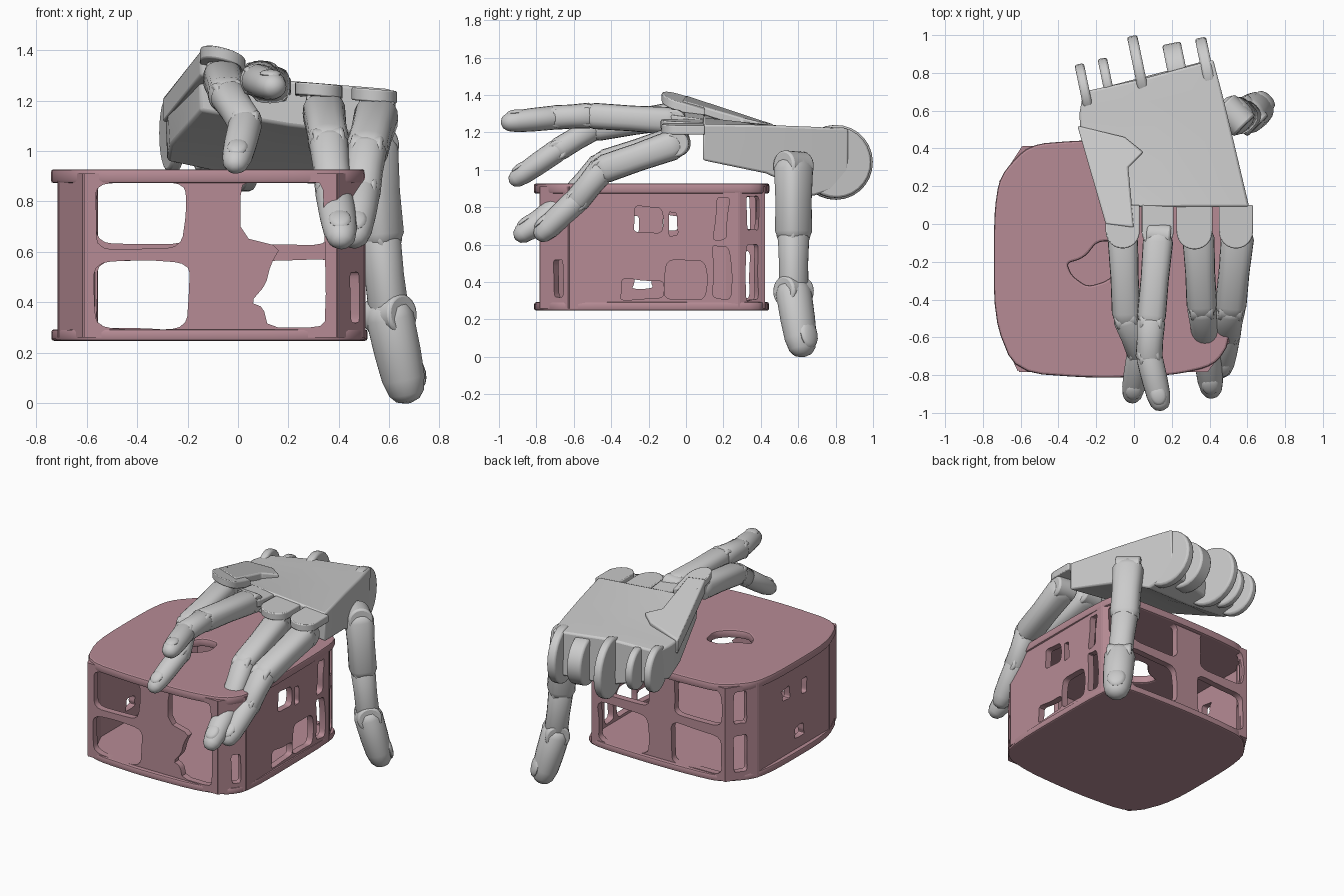
import bpy, bmesh, math, random
from mathutils import Vector, Matrix

if "Cube" in bpy.data.objects:
    bpy.data.objects.remove(bpy.data.objects["Cube"])

random.seed(4)
pink = bpy.data.materials.new("dusty_pink")
pink.diffuse_color = (0.47, 0.26, 0.30, 1)
pink.use_nodes = True
pink.node_tree.nodes["Principled BSDF"].inputs["Base Color"].default_value = pink.diffuse_color


def smooth(ob, ang=35):
    bpy.ops.object.select_all(action='DESELECT')
    ob.select_set(True)
    bpy.context.view_layer.objects.active = ob
    bpy.ops.object.shade_smooth_by_angle(angle=math.radians(ang))


def finish(name, bm, bevel=0, ang=35):
    bmesh.ops.recalc_face_normals(bm, faces=bm.faces)
    me = bpy.data.meshes.new(name)
    bm.to_mesh(me)
    bm.free()
    ob = bpy.data.objects.new(name, me)
    bpy.context.collection.objects.link(ob)
    if bevel:
        m = ob.modifiers.new("bevel", 'BEVEL')
        m.width, m.segments = bevel, 2
    smooth(ob, ang)
    return ob


def loft(bm, rings):
    vs = [[bm.verts.new(p) for p in r] for r in rings]
    n = len(vs[0])
    for a, b in zip(vs, vs[1:]):
        for i in range(n):
            bm.faces.new((a[i], a[(i + 1) % n], b[(i + 1) % n], b[i]))
    bm.faces.new(vs[0])
    bm.faces.new(vs[-1])


# ---------- ragged box: flat panels with openings ----------
def rounded(pts, times=2):
    for _ in range(times):  # corner cutting
        new = []
        for (ax, ay), (bx, by) in zip(pts, pts[1:] + pts[:1]):
            new += [(ax * .8 + bx * .2, ay * .8 + by * .2), (ax * .2 + bx * .8, ay * .2 + by * .8)]
        pts = new
    return pts


def opening(cx, cy, w, h, jit=0.012):
    ring = [(-1, -1), (0, -1), (1, -1), (1, 0), (1, 1), (0, 1), (-1, 1), (-1, 0)]
    return rounded([(cx + a * w / 2 + random.uniform(-jit, jit),
                     cy + b * h / 2 + random.uniform(-jit, jit)) for a, b in ring])


def sheet(name, loops, matrix, thick, bevel=0.0):
    cu = bpy.data.curves.new(name, 'CURVE')
    cu.dimensions, cu.fill_mode = '2D', 'BOTH'
    cu.extrude, cu.bevel_depth, cu.bevel_resolution = thick / 2 - bevel, bevel, 1
    for pts in loops:
        sp = cu.splines.new('POLY')
        sp.points.add(len(pts) - 1)
        for p, q in zip(sp.points, pts):
            p.co = (q[0], q[1], 0, 1)
        sp.use_cyclic_u = True
    tmp = bpy.data.objects.new(name + "_curve", cu)
    bpy.context.collection.objects.link(tmp)
    bpy.context.view_layer.update()
    me = bpy.data.meshes.new_from_object(tmp.evaluated_get(bpy.context.evaluated_depsgraph_get()))
    bpy.data.objects.remove(tmp)
    ob = bpy.data.objects.new(name, me)
    bpy.context.collection.objects.link(ob)
    ob.matrix_world = matrix
    me.materials.clear()
    me.materials.append(pink)
    smooth(ob, 40)


def wall(name, p0, p1, holes, extra=()):
    a, b = Vector((*p0, 0)), Vector((*p1, 0))
    u = (b - a).normalized()
    m = Matrix((u, (0, 0, 1), u.cross(Vector((0, 0, 1))))).transposed().to_4x4()
    m.translation = a
    L = (b - a).length
    sheet(name, [[(-.01, .26), (L + .01, .26), (L + .01, .91), (-.01, .91)]]
          + [opening(*h) for h in holes] + list(extra), m, 0.045)


A, B, C, D = (-.6, -.76), (.38, -.76), (.48, -.62), (.48, .28)
E, F, G, H = (.42, .40), (-.58, .39), (-.69, .22), (-.69, -.56)
tongue = [(.61, .66), (.61, .86), (.65, .88), (.92, .88), (.94, .84), (.95, .33), (.92, .3),
          (.72, .3), (.7, .38), (.65, .4), (.71, .47), (.73, .55), (.77, .62)]  # ragged edge
wall("box_front", A, B, [(.215, .75, .34, .26), (.215, .43, .37, .27)], [rounded(tongue, 1)])
wall("box_front_right_corner", B, C, [(.11, .42, .06, .2, .005)])
wall("box_right", C, D, [(.42, .735, .14, .14), (.55, .71, .05, .12, .006), (.39, .36, .22, .11),
                         (.62, .42, .21, .21), (.81, .45, .09, .28), (.81, .74, .07, .22)])
wall("box_back_right_corner", D, E, [(.07, .45, .07, .3, .008), (.07, .77, .07, .18, .008)])
wall("box_back", E, F, [(.24, .76, .36, .24), (.23, .43, .38, .27),
                        (.80, .76, .36, .25), (.79, .43, .39, .28)])
wall("box_back_left_corner", F, G, [(.09, .76, .09, .22, .006), (.09, .44, .09, .26, .006)])
wall("box_left", G, H, [(.3, .72, .09, .08), (.5, .7, .06, .1, .006), (.45, .4, .1, .08)])
wall("box_front_left_corner", H, A, [])

rim = [(-.62, -.775), (-.2, -.805), (.2, -.79), (.42, -.74), (.505, -.61), (.5, .3), (.45, .42),
       (.0, .435), (-.3, .43), (-.55, .41), (-.7, .25), (-.73, .05), (-.73, -.5)]
lidhole = [(-.37, -.2), (-.27, -.17), (-.2, -.08), (-.08, -.08), (-.05, -.22), (-.13, -.31), (-.25, -.345), (-.34, -.28)]
sheet("box_lid", [rounded(rim), rounded(lidhole)], Matrix.Translation((0, 0, .9)), .055, .012)
sheet("box_floor", [rounded(rim)], Matrix.Translation((0, 0, .27)), .045, .01)


# ---------- fingers: one lofted piece per bone ----------
BONE = [(0, .45), (.04, .8), (.14, 1), (.5, .93), (.86, .95), (.96, .75), (1, .45)]
TIP = [(0, .6), (.04, .85), (.14, 1), (.5, .97), (.75, .9), (.9, .74), (.97, .5), (1, .15)]


def bone(name, p, q, r, square=1.0, prof=BONE, side=(1, 0, 0), flat=.92):
    p, q = Vector(p), Vector(q)
    d = (q - p).normalized()
    p, q = p - d * r * .5, q + d * r * .55
    s = Vector(side)
    s = (s - d * s.dot(d)).normalized()
    up = d.cross(s)
    if not up.z > 0 and side[0] == 1:
        up = -up
    rings = []
    for t, k in prof:
        ring = []
        for i in range(20):
            a = 2 * math.pi * i / 20
            c, n = math.cos(a), math.sin(a)
            c, n = math.copysign(abs(c) ** square, c), math.copysign(abs(n) ** square, n)
            ring.append(p.lerp(q, t) + (s * c + up * n * flat) * r * k)
        rings.append(ring)
    bm = bmesh.new()
    loft(bm, rings)
    finish(name, bm, ang=45)
    return d, s, up, p, q


def hinge(name, centre, axis, r, depth):
    bm = bmesh.new()
    rot = Vector((0, 0, 1)).rotation_difference(Vector(axis)).to_matrix().to_4x4()
    bmesh.ops.create_cone(bm, cap_ends=True, segments=28, radius1=r, radius2=r, depth=depth,
                          matrix=Matrix.Translation(centre) @ rot)
    return finish(name, bm, bevel=min(.012, depth * .25))


def finger(name, pts, radii, side=(1, 0, 0)):
    for i, part in enumerate(("base", "middle", "tip")):
        prof = TIP if part == "tip" else BONE
        d, s, up, p, q = bone(f"{name}_{part}", pts[i], pts[i + 1], radii[i],
                              (.75, .9, 1)[i], prof, side)
        hinge(f"{name}_joint_{i}", pts[i], s, radii[i] * .8, radii[i] * 1.6)
    # nail
    r = radii[2]
    bm = bmesh.new()
    m = Matrix((s, d, up)).transposed().to_4x4()
    m.translation = p.lerp(q, .74) + up * r * .66
    bmesh.ops.create_uvsphere(bm, u_segments=16, v_segments=8, radius=1,
                              matrix=m @ Matrix.Diagonal((r * .6, r * .75, r * .25, 1)))
    finish(name + "_nail", bm)


finger("little_finger", [(-.06, -.06, 1.29), (-.04, -.5, 1.22), (.03, -.68, 1.11), (-.01, -.91, .95)], (.08, .072, .067))
finger("ring_finger", [(.13, -.06, 1.26), (.09, -.52, 1.29), (.08, -.7, 1.28), (.14, -.95, 1.255)], (.08, .075, .07))
finger("middle_finger", [(.34, -.05, 1.16), (.36, -.45, 1.03), (.38, -.62, .84), (.41, -.88, .655)], (.085, .078, .075))
finger("index_finger", [(.55, -.05, 1.14), (.51, -.45, 1.0), (.49, -.58, .84), (.46, -.77, .66)], (.088, .08, .075))
finger("thumb", [(.53, .575, 1.02), (.56, .575, .66), (.60, .575, .35), (.665, .62, .055)],
       (.1, .085, .1), side=(-.7, .7, 0))


# ---------- palm ----------
palm = [  # back, wrist, middle, front sections: top left/mid/right, bottom right/mid/left
    [(-.27, .70, 1.19), (.05, .77, 1.22), (.42, .87, 1.22), (.40, .87, .92), (.05, .77, .9), (-.25, .70, .98)],
    [(-.29, .58, 1.2), (.08, .65, 1.23), (.47, .68, 1.23), (.45, .68, .86), (.1, .65, .88), (-.28, .58, .96)],
    [(-.28, .45, 1.2), (.12, .45, 1.24), (.53, .43, 1.24), (.52, .43, .98), (.12, .45, 1.0), (-.27, .45, 1.02)],
    [(-.15, .09, 1.31), (.2, .09, 1.28), (.61, .09, 1.245), (.61, .09, 1.05), (.2, .09, 1.1), (-.15, .09, 1.16)]]
bm = bmesh.new()
loft(bm, palm)
finish("palm", bm, bevel=.012)

# raised plate over the outer edge of the hand
bm = bmesh.new()
top = [(-.30, .52, 1.21), (-.15, 0, 1.40), (.0, -.02, 1.37), (-.03, .3, 1.28), (.05, .38, 1.26), (-.05, .46, 1.25)]
loft(bm, [[Vector(p) - Vector((0, 0, .10)) for p in top], top])
finish("outer_palm_plate", bm, bevel=.01)


# rounded knuckle tabs at the front edge
def tab(name, x, z, w, tilt, rise):
    out = [(w, .14), (-w, .14)] + [(w * math.cos(a), w * math.sin(a))
                                   for a in [math.pi * (1 + i / 12) for i in range(13)]]
    bm = bmesh.new()
    loft(bm, [[(x + u, v - .04, z + tilt * u - rise * v + h) for u, v in out] for h in (-.05, 0)])
    finish(name, bm, bevel=.006)


for n, x, z, w, tilt, rise in [("little", -.06, 1.385, .09, -.25, .3), ("ring", .125, 1.30, .085, -.15, .12),
                               ("middle", .32, 1.265, .095, -.08, .03), ("index", .54, 1.245, .09, -.08, 0)]:
    tab(n + "_knuckle_tab", x, z, w, tilt, rise)

# upright wrist hinge discs at the back edge
for i, (x, y, z, r, d) in enumerate([(-.26, .70, 1.07, .15, .05), (-.14, .74, 1.06, .14, .05),
                                     (.03, .80, 1.04, .20, .055), (.23, .80, 1.04, .16, .10),
                                     (.39, .80, 1.04, .19, .06)]):
    hinge(f"wrist_disc_{i}", (x, y, z), (.97, .2, 0), r, d)
